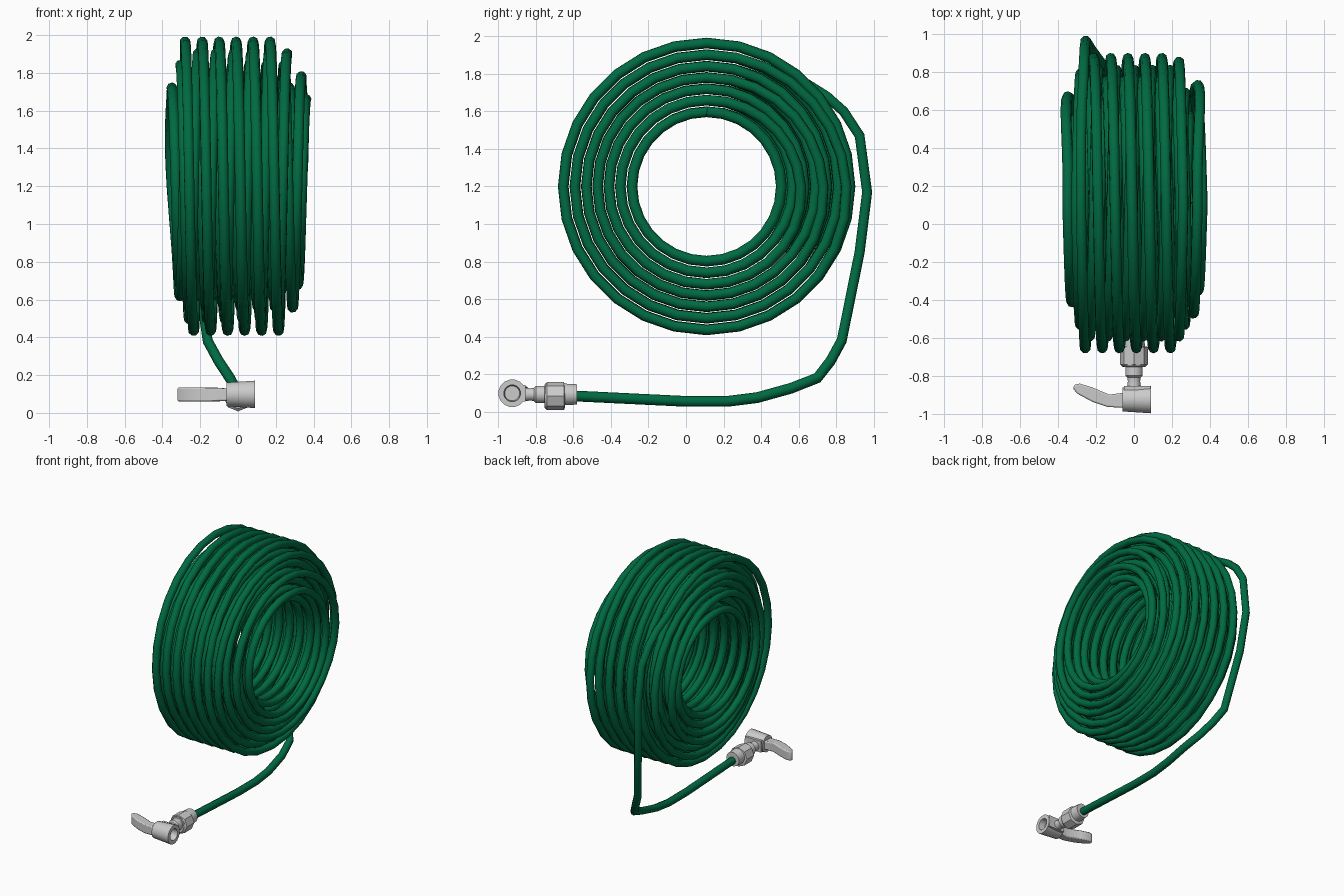
import bpy, bmesh
from math import sin, cos, pi, radians
from mathutils import Vector

if "Cube" in bpy.data.objects:
    bpy.data.objects.remove(bpy.data.objects["Cube"])

CY, CZ = 0.11, 1.2          # coil centre
TUBE = 0.0285


def finish(obj, angle=35):
    bpy.ops.object.select_all(action='DESELECT')
    obj.select_set(True)
    bpy.context.view_layer.objects.active = obj
    bpy.ops.object.shade_smooth_by_angle(angle=radians(angle))


def mesh_object(name, bm):
    bmesh.ops.recalc_face_normals(bm, faces=bm.faces[:])
    me = bpy.data.meshes.new(name)
    bm.to_mesh(me)
    bm.free()
    obj = bpy.data.objects.new(name, me)
    bpy.context.collection.objects.link(obj)
    return obj


def lathe(name, profile, axis, centre, n=16, turn=0.5):
    """Revolve (position, radius) points round the x or y axis."""
    bm = bmesh.new()
    rings = []
    for t, r in profile:
        ring = []
        for i in range(n):
            a = 2 * pi * (i + turn) / n
            u, v = r * cos(a), r * sin(a)
            p = Vector((t, u, v)) if axis == 'x' else Vector((u, t, v))
            ring.append(bm.verts.new(p + Vector(centre)))
        rings.append(ring)
    for a, b in zip(rings, rings[1:]):
        for i in range(n):
            bm.faces.new((a[i], a[(i + 1) % n], b[(i + 1) % n], b[i]))
    bm.faces.new(rings[0])
    bm.faces.new(rings[-1])
    obj = mesh_object(name, bm)
    finish(obj)
    return obj


# Hose: layers wound back and forth from the inside out, then the loose tail
radii = [0.398, 0.460, 0.521, 0.581, 0.641, 0.702, 0.764]
turns = [7, 8, 8, 8, 7, 6, 6]
ends = [0.30, -0.335, 0.36, -0.35, 0.335, -0.305, 0.26, -0.28]
SEG = 28
path = []
for k, (r, n) in enumerate(zip(radii, turns)):
    prev = radii[max(k - 1, 0)]
    for i in range(n * SEG):
        f = min(i / (SEG * 0.4), 1)
        f = f * f * (3 - 2 * f)
        rr = prev + (r - prev) * f
        a = 2 * pi * i / SEG
        x = ends[k] + (ends[k + 1] - ends[k]) * i / (n * SEG)
        if k in (3, 4):     # bulge outwards where the hose climbs a layer
            x += (0.03 if ends[k] > 0 else -0.025) * sin(pi * f)
        path.append((x, CY + rr * sin(a), CZ + rr * cos(a)))
for i in range(3):
    a = 2 * pi * i / SEG
    path.append((-0.28, CY + 0.764 * sin(a), CZ + 0.764 * cos(a)))
path += [(-0.275, 0.63, 1.755), (-0.268, 0.75, 1.68), (-0.265, 0.84, 1.60),
         (-0.26, 0.925, 1.47), (-0.255, 0.965, 1.17), (-0.23, 0.925, 0.85),
         (-0.16, 0.83, 0.38),
         (-0.10, 0.77, 0.27), (-0.04, 0.70, 0.18), (-0.01, 0.56, 0.125),
         (0, 0.38, 0.075), (0, 0.22, 0.055), (0, 0.0, 0.055), (0, -0.62, 0.085)]
cu = bpy.data.curves.new("hose", 'CURVE')
cu.dimensions = '3D'
cu.bevel_depth = TUBE
cu.bevel_resolution = 2
cu.use_fill_caps = True
sp = cu.splines.new('POLY')
sp.points.add(len(path) - 1)
for p, co in zip(sp.points, path):
    p.co = (*co, 1)
hose = bpy.data.objects.new("hose", cu)
bpy.context.collection.objects.link(hose)
bpy.context.view_layer.objects.active = hose
hose.select_set(True)
bpy.ops.object.convert(target='MESH')
hose = bpy.context.view_layer.objects.active
green = bpy.data.materials.new("hose_green")
green.diffuse_color = (0.0, 0.145, 0.055, 1)
green.use_nodes = True
green.node_tree.nodes["Principled BSDF"].inputs["Base Color"].default_value = green.diffuse_color
hose.data.materials.clear()
hose.data.materials.append(green)
finish(hose, 50)

# Connector between hose and nozzle, with an eight-sided grip nut
lathe("connector", [(-0.58, 0.03), (-0.58, 0.055), (-0.67, 0.06),
                    (-0.75, 0.06), (-0.75, 0.047), (-0.80, 0.047), (-0.81, 0.036),
                    (-0.83, 0.033), (-0.89, 0.042)], 'y', (0, 0, 0.092))
lathe("grip_nut", [(-0.645, 0.06), (-0.65, 0.075), (-0.74, 0.075), (-0.755, 0.06)],
      'y', (0, 0, 0.083), n=8, turn=0)

# Nozzle barrel across x with a recessed mouth on the right
lathe("nozzle_barrel", [(-0.06, 0.03), (-0.06, 0.064), (0.0, 0.068), (0.09, 0.074),
                        (0.09, 0.045), (0.04, 0.040)], 'x', (0, -0.926, 0.098))
# Square block joining barrel and connector
bm = bmesh.new()
bmesh.ops.create_cube(bm, size=1)
for v in bm.verts:
    v.co = Vector((v.co.x * 0.14 + 0.017, v.co.y * 0.02 - 0.865, v.co.z * 0.09 + 0.098))
mesh_object("nozzle_block", bm)

# Curved paddle handle, outlined in plan and extruded in z
outline = [(-0.05, -0.97), (-0.14, -0.965), (-0.22, -0.938), (-0.30, -0.895),
           (-0.322, -0.868), (-0.315, -0.848), (-0.285, -0.842), (-0.22, -0.862),
           (-0.13, -0.90), (-0.05, -0.89)]
bm = bmesh.new()
low = [bm.verts.new((x, y, 0.098 - 0.033 - (0.005 if x < -0.1 else 0))) for x, y in outline]
high = [bm.verts.new((x, y, 0.098 + 0.031 + (0.005 if x < -0.1 else 0))) for x, y in outline]
n = len(outline)
bm.faces.new(low)
bm.faces.new(high)
for i in range(n):
    bm.faces.new((low[i], low[(i + 1) % n], high[(i + 1) % n], high[i]))
handle = mesh_object("handle", bm)
bev = handle.modifiers.new("bevel", 'BEVEL')
bev.width = 0.008
bev.segments = 2
bev.limit_method = 'ANGLE'
bev.angle_limit = radians(50)
finish(handle)
